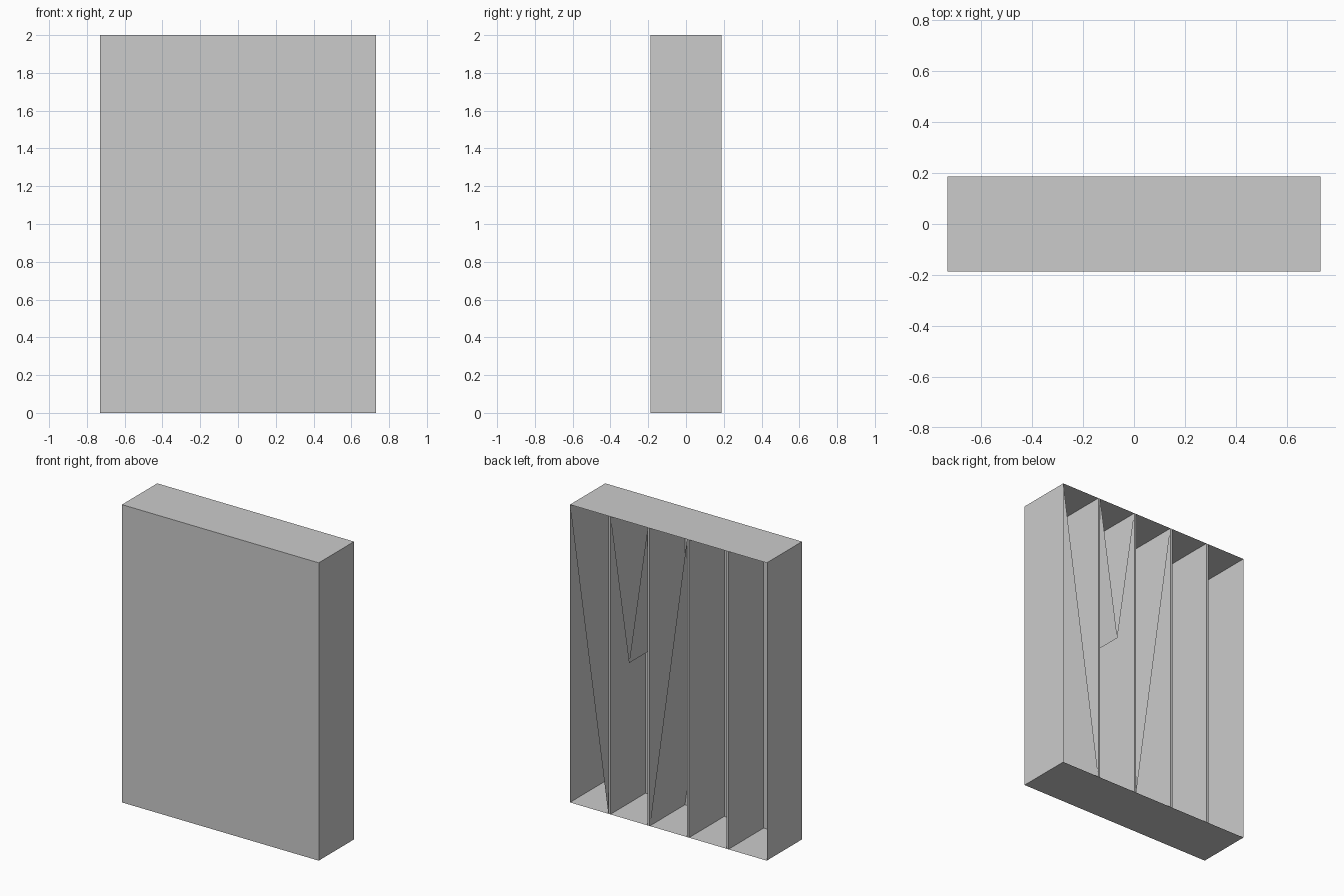
import bpy, bmesh

if "Cube" in bpy.data.objects:
    bpy.data.objects.remove(bpy.data.objects["Cube"])

W, D, H = 0.731, 0.187, 2.0      # half width, half depth, height
T = 0.0075                       # half thickness of a divider
BAY = 2 * W / 5                  # width of one bay


def finish(name, bm):
    mesh = bpy.data.meshes.new(name)
    bm.to_mesh(mesh)
    bm.free()
    obj = bpy.data.objects.new(name, mesh)
    bpy.context.collection.objects.link(obj)
    return obj


def box(name, x, half_x, open_back=False):
    bm = bmesh.new()
    bmesh.ops.create_cube(bm, size=1)
    for v in bm.verts:
        v.co = (x + v.co.x * 2 * half_x, v.co.y * 2 * D, (v.co.z + 0.5) * H)
    if open_back:
        back = [f for f in bm.faces if f.normal.y > 0.9]
        bmesh.ops.delete(bm, geom=back, context='FACES_ONLY')
    return finish(name, bm)


def sheet(name, profile):
    # thin sheet following an x-z profile through the full depth
    bm = bmesh.new()
    rows = [(bm.verts.new((x, -D, z)), bm.verts.new((x, D, z))) for x, z in profile]
    for (a, b), (c, d) in zip(rows, rows[1:]):
        bm.faces.new((a, b, d, c))
    return finish(name, bm)


# thin-walled casing, open at the back
box("casing", 0, W, open_back=True)

# four upright dividers making five equal bays
edges = [W - BAY * i for i in range(6)]
for i in range(1, 5):
    box(f"divider_{i}", edges[i], T)

# slanted sheets in the first three bays
sheet("slanted_panel_outer", [(W, H), (edges[1] + T, 0)])
sheet("v_panel", [(edges[1] - T, H), ((edges[1] + edges[2]) / 2, 1.053), (edges[2] + T, H)])
sheet("slanted_panel_inner", [(edges[2] - T, 0), (edges[3] + T, H)])
